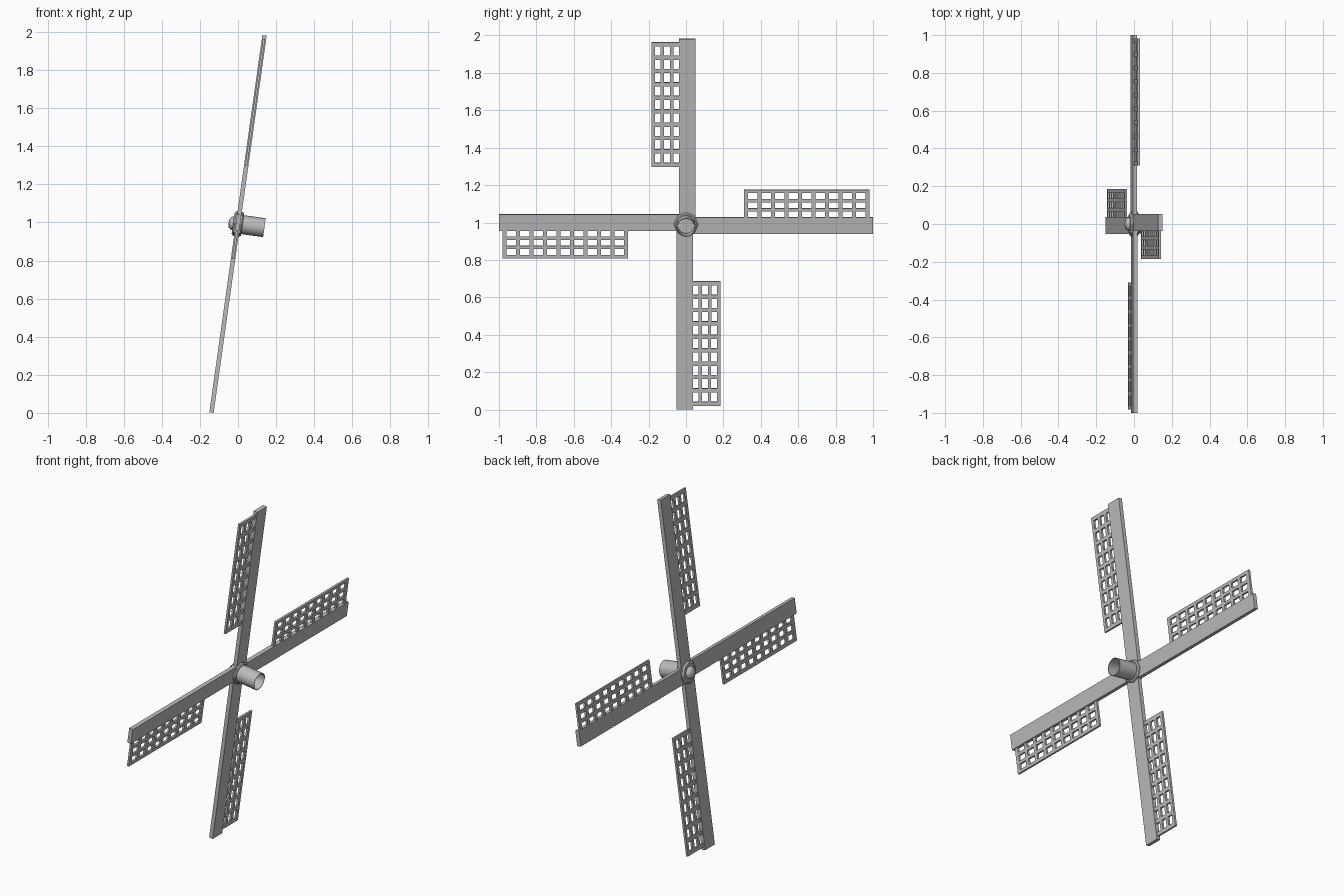
import bpy, bmesh, math
from mathutils import Matrix, Vector

old = bpy.data.objects.get("Cube")
if old:
    bpy.data.objects.remove(old, do_unlink=True)

grey = bpy.data.materials.new("plain grey")
grey.use_nodes = True
colour = (0.5, 0.5, 0.5, 1)
grey.diffuse_color = colour
grey.node_tree.nodes["Principled BSDF"].inputs["Base Color"].default_value = colour

# The rotor is built around the local x axis, then leaned back
LEAN = Matrix.Translation((0, 0, 0.992)) @ Matrix.Rotation(math.radians(8), 4, 'Y')


def finish(name, bm, turn=0.0, smooth=False):
    bmesh.ops.recalc_face_normals(bm, faces=bm.faces)
    bm.transform(LEAN @ Matrix.Rotation(turn, 4, 'X'))
    mesh = bpy.data.meshes.new(name)
    bm.to_mesh(mesh)
    bm.free()
    mesh.materials.append(grey)
    ob = bpy.data.objects.new(name, mesh)
    bpy.context.collection.objects.link(ob)
    if smooth:
        bpy.ops.object.select_all(action='DESELECT')
        ob.select_set(True)
        bpy.context.view_layer.objects.active = ob
        bpy.ops.object.shade_smooth_by_angle(angle=math.radians(40))


def box(bm, thick, y0, y1, z0, z1):
    m = Matrix.Translation((0, (y0 + y1) / 2, (z0 + z1) / 2))
    m = m @ Matrix.Diagonal((thick, y1 - y0, z1 - z0, 1))
    bmesh.ops.create_cube(bm, size=1, matrix=m)


def lathe(name, profile, sides, smooth=False):
    """Spin (x, radius) points around the local x axis."""
    bm = bmesh.new()
    verts = [bm.verts.new((x, 0, r)) for x, r in profile]
    edges = [bm.edges.new(pair) for pair in zip(verts, verts[1:])]
    bmesh.ops.spin(bm, geom=verts + edges, cent=(0, 0, 0), axis=(1, 0, 0),
                   angle=2 * math.pi, steps=sides)
    bmesh.ops.remove_doubles(bm, verts=bm.verts, dist=0.0005)
    finish(name, bm, smooth=smooth)


def lattice(bm):
    """Grid of square holes, made as a plane with the holes removed, then thickened."""
    def stops(start, bar, hole, count):
        out = [start, start + bar]
        for _ in range(count):
            out += [out[-1] + hole, out[-1] + hole + bar]
        return out
    ys = stops(-0.185, 0.018, 0.032, 3)
    zs = stops(0.309, 0.022, 0.0503, 9)
    half = 0.006
    grid = [[bm.verts.new((-half, y, z)) for z in zs] for y in ys]
    faces = []
    for i in range(len(ys) - 1):
        for j in range(len(zs) - 1):
            if i % 2 and j % 2:
                continue
            faces.append(bm.faces.new((grid[i][j], grid[i + 1][j],
                                       grid[i + 1][j + 1], grid[i][j + 1])))
    ext = bmesh.ops.extrude_face_region(bm, geom=faces, use_keep_orig=True)
    moved = [g for g in ext["geom"] if isinstance(g, bmesh.types.BMVert)]
    bmesh.ops.translate(bm, verts=moved, vec=Vector((2 * half, 0, 0)))


# Four arms, each with a lattice frame on its trailing side
for n, side in enumerate(("top", "front", "bottom", "back")):
    turn = n * math.pi / 2
    arm = bmesh.new()
    box(arm, 0.023, -0.037, 0.052, 0, 1)
    finish(side + "_arm", arm, turn)
    sail = bmesh.new()
    lattice(sail)
    finish(side + "_sail_lattice", sail, turn)

# Hub plate, rounded nose and open shaft
lathe("hub_plate", [(-0.026, 0), (-0.026, 0.055), (-0.018, 0.065),
                    (0.018, 0.065), (0.024, 0.058), (0.024, 0)], 8)
lathe("nose_cap", [(-0.02, 0.036), (-0.036, 0.034), (-0.046, 0.024), (-0.05, 0)], 16, True)
lathe("shaft", [(0.02, 0.05), (0.14, 0.05), (0.14, 0.047), (0.02, 0.047)], 16, True)
